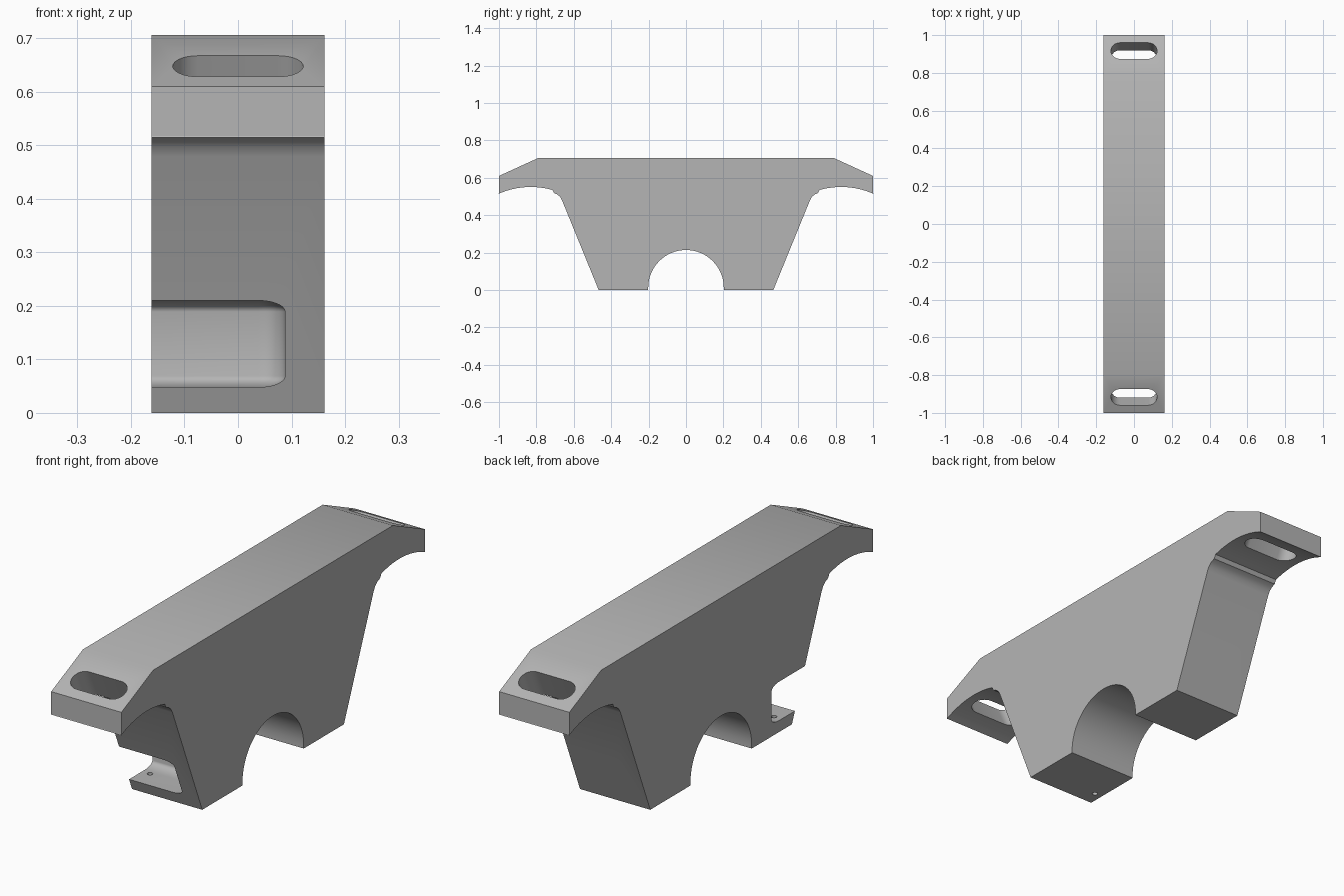
import bpy, bmesh, math
from mathutils import Matrix, Vector

cube = bpy.data.objects.get("Cube")
if cube:
    bpy.data.objects.remove(cube, do_unlink=True)

grey = bpy.data.materials.new("plain grey")
grey.use_nodes = True
grey.diffuse_color = (0.46, 0.46, 0.46, 1)
grey.node_tree.nodes["Principled BSDF"].inputs["Base Color"].default_value = (0.46, 0.46, 0.46, 1)

HALF_WIDTH = 0.162


def make_object(name, bm):
    bmesh.ops.recalc_face_normals(bm, faces=bm.faces)
    mesh = bpy.data.meshes.new(name)
    bm.to_mesh(mesh)
    bm.free()
    mesh.materials.append(grey)
    obj = bpy.data.objects.new(name, mesh)
    bpy.context.collection.objects.link(obj)
    return obj


def prism(points, axis, depth):
    """Closed outline pushed along an axis, centred on its plane."""
    bm = bmesh.new()
    axis = Vector(axis)
    face = bm.faces.new([bm.verts.new(Vector(p) - axis * depth / 2) for p in points])
    side = bmesh.ops.extrude_face_region(bm, geom=[face])["geom"]
    bmesh.ops.translate(bm, vec=axis * depth,
                        verts=[v for v in side if isinstance(v, bmesh.types.BMVert)])
    return bm


def arc(cx, cy, r, start, end, steps):
    angles = [math.radians(start + (end - start) * i / steps) for i in range(steps + 1)]
    return [(cx + r * math.cos(a), cy + r * math.sin(a)) for a in angles]


def cut(body, bm, spin):
    """Subtract a shape, turned about the vertical axis."""
    bm.transform(Matrix.Rotation(spin, 4, "Z"))
    cutter = make_object("cutter", bm)
    cutter.hide_render = True
    mod = body.modifiers.new("cut", "BOOLEAN")
    mod.operation = "DIFFERENCE"
    mod.solver = "EXACT"
    mod.object = cutter
    bpy.context.view_layer.objects.active = body
    bpy.ops.object.modifier_apply(modifier=mod.name)
    bpy.data.objects.remove(cutter, do_unlink=True)


# Bracket body: half side profile, mirrored, with the round arch between the feet
arch = arc(0, 0.012, 0.202, 0, 180, 32)
half = [(0.202, 0), (0.467, 0), (0.663, 0.48), (0.673, 0.498), (0.688, 0.511), (0.705, 0.518)]
half += arc(0.83, 0.13, 0.421, 106, 66, 12)
half += [(1, 0.517), (1, 0.61), (0.79, 0.706)]
outline = half + [(-y, z) for y, z in reversed(half)] + arch[::-1]
body = make_object("bracket_body",
                   prism([(0, y, z) for y, z in outline], (1, 0, 0), 2 * HALF_WIDTH))

# Stadium outline for the slots
stadium = arc(0.075, 0, 0.047, -90, 90, 14) + arc(-0.075, 0, 0.047, 90, 270, 14)
slope = math.atan2(0.096, 0.21)

for spin in (0, math.pi):
    # Slot square to the sloped end
    slot = prism([(x, y, 0) for x, y in stadium], (0, 0, 1), 0.5)
    slot.transform(Matrix.Translation((0, -0.917, 0.648)) @ Matrix.Rotation(slope, 4, "X"))
    cut(body, slot, spin)

    # Rounded pocket open to the end and one side
    stretch = 2.4
    low, high = Vector((-0.5, -0.8, 0.048)), Vector((0.088, -0.333, 0.21))
    size = high - low
    pocket = bmesh.new()
    bmesh.ops.create_cube(pocket, size=1)
    bmesh.ops.scale(pocket, vec=(size.x, size.y, size.z * stretch), verts=pocket.verts)
    bmesh.ops.bevel(pocket, geom=pocket.edges[:], offset=0.05, segments=7,
                    profile=0.5, affect="EDGES")
    bmesh.ops.scale(pocket, vec=(1, 1, 1 / stretch), verts=pocket.verts)
    bmesh.ops.translate(pocket, vec=(low + high) / 2, verts=pocket.verts)
    cut(body, pocket, spin)

    # Bolt hole through the pocket floor
    hole = prism([(x, y, 0) for x, y in arc(-0.126, -0.4, 0.011, 0, 345, 23)],
                 (0, 0, 1), 0.2)
    cut(body, hole, spin)

bpy.ops.object.select_all(action="DESELECT")
body.select_set(True)
bpy.context.view_layer.objects.active = body
bpy.ops.object.shade_smooth_by_angle(angle=math.radians(25))
